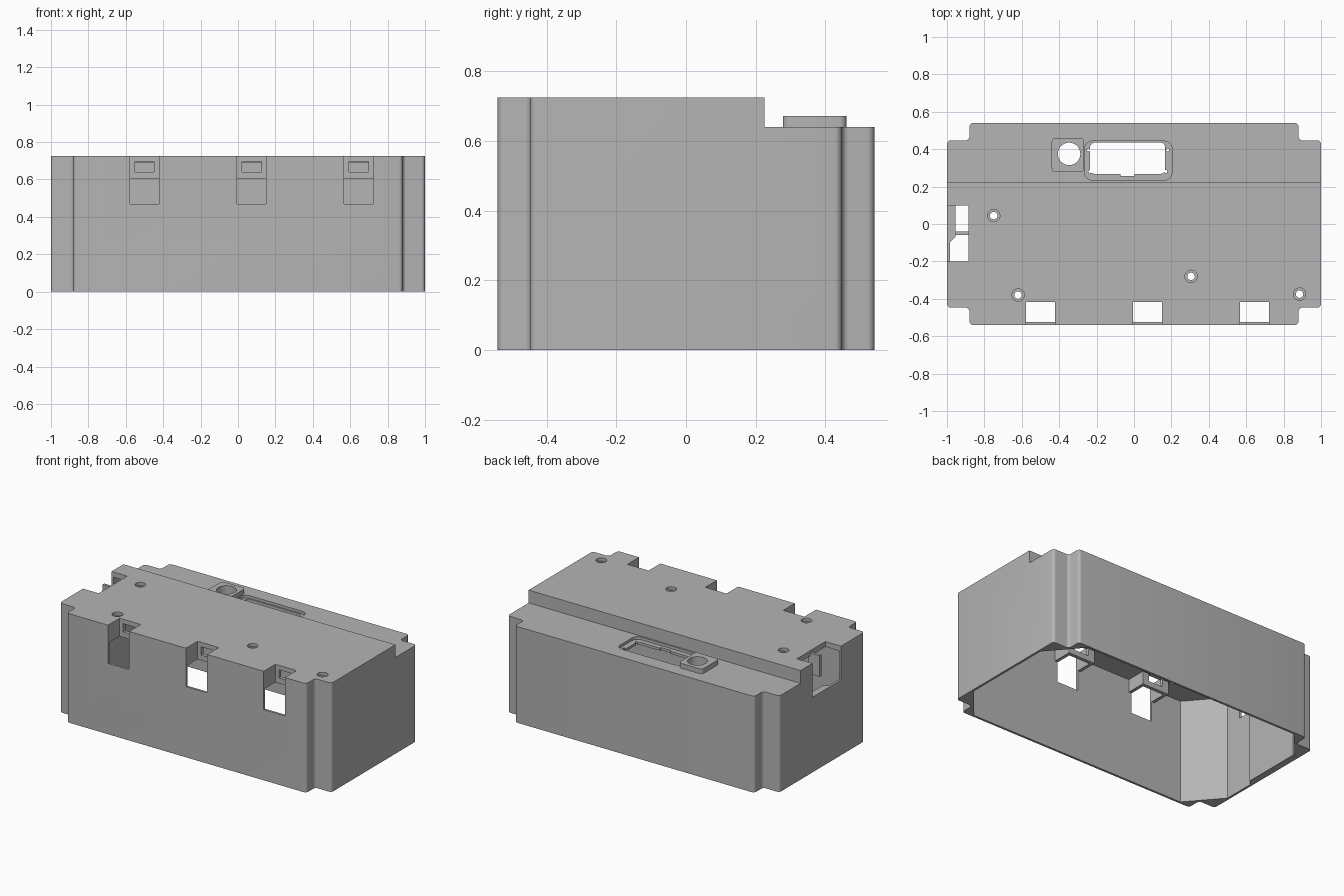
import bpy, bmesh, math

cube = bpy.data.objects.get("Cube")
if cube:
    bpy.data.objects.remove(cube)

grey = bpy.data.materials.new("plain grey")
grey.use_nodes = True
colour = (0.46, 0.46, 0.46, 1)
grey.diffuse_color = colour
grey.node_tree.nodes["Principled BSDF"].inputs["Base Color"].default_value = colour


def prism(name, points, z0, z1, radius=0):
    """Extruded outline with optionally rounded upright corners."""
    bm = bmesh.new()
    face = bm.faces.new([bm.verts.new((x, y, z0)) for x, y in points])
    top = bmesh.ops.extrude_face_region(bm, geom=[face])["geom"]
    for v in top:
        if isinstance(v, bmesh.types.BMVert):
            v.co.z = z1
    bmesh.ops.recalc_face_normals(bm, faces=bm.faces)
    if radius:
        upright = [e for e in bm.edges if abs(e.verts[0].co.z - e.verts[1].co.z) > 1e-4]
        bmesh.ops.bevel(bm, geom=upright, offset=radius, segments=5,
                        profile=0.5, affect='EDGES')
    mesh = bpy.data.meshes.new(name)
    bm.to_mesh(mesh)
    bm.free()
    mesh.materials.append(grey)
    obj = bpy.data.objects.new(name, mesh)
    bpy.context.collection.objects.link(obj)
    return obj


def box(name, x0, x1, y0, y1, z0, z1, radius=0):
    return prism(name, [(x0, y0), (x1, y0), (x1, y1), (x0, y1)], z0, z1, radius)


def disc(name, x, y, r, z0, z1, sides=32):
    turn = 2 * math.pi / sides
    return prism(name, [(x + r * math.cos(i * turn), y + r * math.sin(i * turn))
                        for i in range(sides)], z0, z1)


def combine(body, tool, operation='DIFFERENCE'):
    """Apply a boolean and discard the tool."""
    mod = body.modifiers.new("shape", 'BOOLEAN')
    mod.operation, mod.solver, mod.object = operation, 'EXACT', tool
    bpy.context.view_layer.objects.active = body
    bpy.ops.object.modifier_apply(modifier=mod.name)
    bpy.data.objects.remove(tool)


def mirrored(quarter):
    """Repeat one corner's points round all four corners."""
    back = quarter[::-1]
    return (quarter + [(-x, y) for x, y in back]
            + [(-x, -y) for x, y in quarter] + [(x, -y) for x, y in back])


# Outer shell with notched corners and a lower rear deck
top, deck, skin = 0.725, 0.64, 0.035
shell = prism("enclosure_shell", mirrored([(1, 0.447), (0.88, 0.447), (0.88, 0.54)]),
              0, top, 0.02)
combine(shell, box("step", -2, 2, 0.225, 2, deck, 1))

# Hollow inside, open underneath, with chamfered corners
inside = mirrored([(0.985, 0.31), (0.8, 0.525)])
combine(shell, prism("cavity", inside, -0.1, deck - skin))
front_inside = [(0.985, 0.19), (0.985, -0.31), (0.8, -0.525),
                (-0.8, -0.525), (-0.985, -0.31), (-0.985, 0.19)]
combine(shell, prism("upper_cavity", front_inside, 0.5, top - skin))

# Thick section of the side wall
combine(shell, prism("side_thickening", [(-0.992, -0.105), (-0.955, -0.07),
                     (-0.955, 0.33), (-0.992, 0.33)], 0, 0.61), 'UNION')

# Front latch windows, each with a shroud and a rear slot
for x in (-0.5, 0.073, 0.645):
    combine(shell, box("shroud", x - 0.1, x + 0.1, -0.53, -0.395, 0.605, 0.71), 'UNION')
    combine(shell, box("window", x - 0.078, x + 0.078, -0.6, -0.418, 0.47, 1))
    combine(shell, box("slot", x - 0.052, x + 0.052, -0.45, -0.37, deck, 0.695))

# Side opening through wall and roof, with a small dividing rib
combine(shell, box("side_opening", -1.1, -0.885, -0.2, 0.1, 0.5, 1))
combine(shell, box("opening_rib", -0.955, -0.87, -0.06, -0.04, 0.57, 0.71), 'UNION')

# Counterbored screw holes in the roof
for x, y in ((-0.75, 0.045), (-0.62, -0.38), (0.305, -0.28), (0.885, -0.375)):
    combine(shell, disc("counterbore", x, y, 0.033, top - 0.02, 1))
    combine(shell, disc("screw_hole", x, y, 0.02, 0.62, 1))

# Raised pad with a round port
combine(shell, box("port_pad", -0.44, -0.267, 0.278, 0.46, 0.62, 0.672, 0.02), 'UNION')
combine(shell, disc("port", -0.347, 0.375, 0.06, 0.5, 1, 48))

# Recessed connector opening with keying notch and corner screw holes
combine(shell, box("recess", -0.264, 0.203, 0.235, 0.443, deck - 0.018, 0.66, 0.04))
combine(shell, box("connector", -0.235, 0.167, 0.268, 0.435, 0.5, 1, 0.025))
combine(shell, box("key_notch", -0.072, 0.004, 0.257, 0.3, 0.5, 1))
for x, y in ((-0.243, 0.395), (-0.236, 0.28), (0.18, 0.395), (0.17, 0.28)):
    combine(shell, disc("pin_hole", x, y, 0.008, 0.5, 1, 16))

# Smooth rounded corners, sharp edges elsewhere
bpy.ops.object.select_all(action='DESELECT')
shell.select_set(True)
bpy.context.view_layer.objects.active = shell
bpy.ops.object.shade_smooth_by_angle(angle=math.radians(30))
